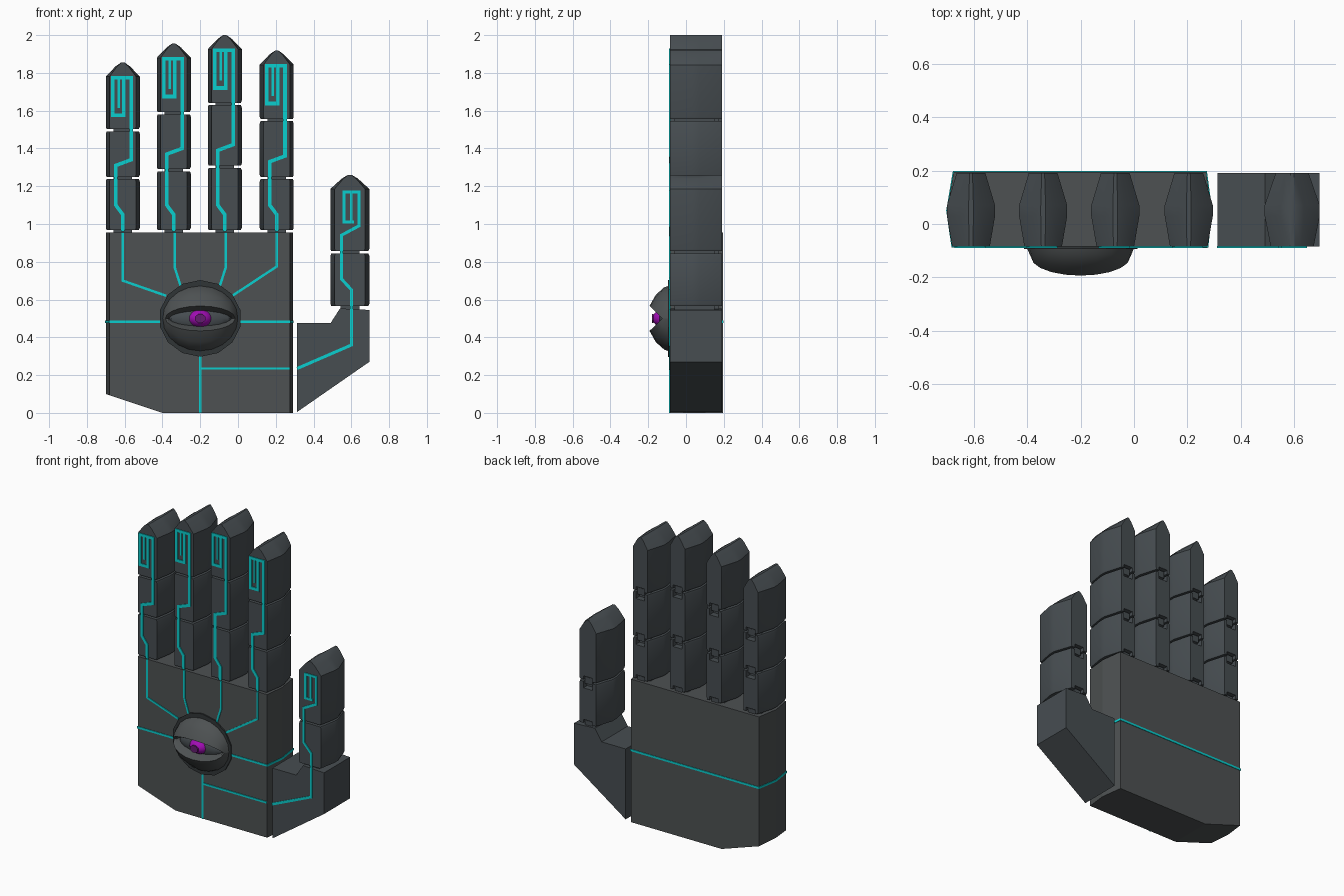
import bpy, bmesh
from math import cos, sin, pi, radians
from mathutils import Vector

cube = bpy.data.objects.get("Cube")
if cube:
    bpy.data.objects.remove(cube)


def material(name, rgb):
    m = bpy.data.materials.new(name)
    m.use_nodes = True
    m.diffuse_color = (*rgb, 1)
    m.node_tree.nodes["Principled BSDF"].inputs["Base Color"].default_value = (*rgb, 1)
    return m


PALM = material("palm_grey", (0.075, 0.083, 0.085))
FINGER = material("finger_slate", (0.063, 0.075, 0.083))
DARK = material("socket_dark", (0.03, 0.035, 0.037))
CYAN = material("circuit_cyan", (0.003, 0.62, 0.62))
PURPLE = material("iris_purple", (0.36, 0.004, 0.46))
PUPIL = material("pupil_plum", (0.13, 0.012, 0.16))

FRONT, BACK = -0.085, 0.19


def finish(bm, name, mat, smooth=False):
    bmesh.ops.recalc_face_normals(bm, faces=bm.faces)
    me = bpy.data.meshes.new(name)
    bm.to_mesh(me)
    bm.free()
    ob = bpy.data.objects.new(name, me)
    bpy.context.collection.objects.link(ob)
    me.materials.append(mat)
    if smooth:
        bpy.ops.object.select_all(action='DESELECT')
        ob.select_set(True)
        bpy.context.view_layer.objects.active = ob
        bpy.ops.object.shade_smooth_by_angle(angle=radians(32))
    return ob


def loft(bm, rings, cap=True, closed=True):
    """Bridge rings of points with quads."""
    rows = [[bm.verts.new(p) for p in r] for r in rings]
    n = len(rows[0])
    for a, b in zip(rows, rows[1:]):
        for i in range(n if closed else n - 1):
            j = (i + 1) % n
            bm.faces.new((a[i], a[j], b[j], b[i]))
    if cap:
        bm.faces.new(rows[0])
        bm.faces.new(rows[-1])


def box(name, mat, x, y, z):
    bm = bmesh.new()
    loft(bm, [[(x[0], y[0], h), (x[1], y[0], h), (x[1], y[1], h), (x[0], y[1], h)] for h in z])
    return finish(bm, name, mat)


def ribbon(name, pts, width, y=FRONT, thick=0.005):
    """Thin mitred plate following an x-z path on the front."""
    pts = [Vector(p) for p in pts]
    dirs = [(b - a).normalized() for a, b in zip(pts, pts[1:])]
    rings = []
    for i, p in enumerate(pts):
        d0, d1 = dirs[max(i - 1, 0)], dirs[min(i, len(dirs) - 1)]
        n0, n1 = Vector((-d0.y, d0.x)), Vector((-d1.y, d1.x))
        off = (n0 + n1) * (width / 2 / (1 + n0.dot(n1)))
        a, b = p + off, p - off
        rings.append([(a.x, y - thick, a.y), (b.x, y - thick, b.y),
                      (b.x, y + 0.002, b.y), (a.x, y + 0.002, a.y)])
    bm = bmesh.new()
    loft(bm, rings)
    return finish(bm, name, CYAN)


# palm: faceted slab with a slanted lower corner
palm_section = [(-0.68, FRONT), (0.275, FRONT), (0.29, 0.05), (0.27, 0.195), (-0.675, 0.195), (-0.7, 0.05)]
bm = bmesh.new()
loft(bm, [[(x, y, z) for x, y in palm_section] for z in (0, 0.955)])
bmesh.ops.bisect_plane(bm, geom=bm.verts[:] + bm.edges[:] + bm.faces[:], plane_co=(-0.4, 0, 0),
                       plane_no=(-0.1, 0, -0.3), clear_outer=True)
bmesh.ops.holes_fill(bm, edges=bm.edges[:])
finish(bm, "palm", PALM)

# glowing band around the palm
bm = bmesh.new()
loft(bm, [[(-0.205 + (x + 0.205) * 1.006, 0.055 + (y - 0.055) * 1.025, z) for x, y in palm_section]
          for z in (0.475, 0.489)])
finish(bm, "palm_band", CYAN)

# circuit lines on the palm
for i, path in enumerate([
        [(-0.61, 0.955), (-0.61, 0.7), (-0.38, 0.62)],
        [(-0.335, 0.955), (-0.335, 0.77), (-0.3, 0.66)],
        [(-0.065, 0.955), (-0.065, 0.77), (-0.1, 0.66)],
        [(0.205, 0.955), (0.205, 0.775), (-0.03, 0.62)],
        [(-0.2, 0.31), (-0.2, 0)],
        [(-0.2, 0.235), (0.275, 0.235)]]):
    ribbon(f"palm_line_{i + 1}", path, 0.013)


def segment(name, c, half, z0, z1, tip, notches):
    """Finger segment with chamfered ends, or a roof-shaped tip, notched at the back."""
    sec = [(-0.78, FRONT), (0.78, FRONT), (1, 0.03), (1, 0.07), (0.6, BACK), (-0.6, BACK), (-1, 0.07), (-1, 0.03)]
    levels = [(z0, 0.95), (z0 + 0.012, 1)]
    if tip:
        levels += [(z1 - 0.075, 1), (z1 - 0.065, 0.9), (z1 - 0.02, 0.42), (z1, 0.1)]
    else:
        levels += [(z1 - 0.012, 1), (z1, 0.95)]
    bm = bmesh.new()
    loft(bm, [[(c + x * s * half, y, z) for x, y in sec] for z, s in levels])
    ob = finish(bm, name, FINGER, smooth=True)
    for z in notches:
        cut = box("notch_cutter", DARK, (c - 0.033, c + 0.033), (0.15, 0.3), (z - 0.05, z + 0.03))
        cut.hide_render = True
        mod = ob.modifiers.new("notch", 'BOOLEAN')
        mod.operation, mod.solver, mod.object = 'DIFFERENCE', 'EXACT', cut
        bpy.context.view_layer.objects.active = ob
        bpy.ops.object.modifier_apply(modifier=mod.name)
        bpy.data.objects.remove(cut)


def finger(name, c, half, joints, top):
    """Stack of segments joined by narrow hinges."""
    ends = joints + [top]
    for i, z in enumerate(joints):
        last = i == len(joints) - 1
        gap = 0 if last else 0.006
        segment(f"{name}_segment_{i + 1}", c, half, z + 0.006, ends[i + 1] - gap, last,
                [z] if last else [z, ends[i + 1]])
        box(f"{name}_hinge_{i + 1}", FINGER, (c - 0.05, c + 0.05), (-0.06, 0.15), (z - 0.03, z + 0.03))
        box(f"{name}_hinge_tab_{i + 1}", FINGER, (c - 0.022, c + 0.03), (0.14, 0.175), (z - 0.025, z + 0.02))


# four fingers with their circuit lines
for name, c, joints, top, step in [
        ("little_finger", -0.61, [0.962, 1.243, 1.497], 1.855, 1.31),
        ("ring_finger", -0.34, [0.962, 1.285, 1.587], 1.955, 1.37),
        ("middle_finger", -0.07, [0.962, 1.303, 1.635], 2.0, 1.39),
        ("index_finger", 0.205, [0.962, 1.243, 1.55], 1.918, 1.33)]:
    finger(name, c, 0.09, joints, top)
    hi, lo = top - 0.08, top - 0.28
    ribbon(name + "_line", [(c, 0.96), (c, 1.05), (c - 0.037, 1.1), (c - 0.037, step), (c + 0.044, step + 0.03),
                            (c + 0.044, hi), (c - 0.053, hi), (c - 0.053, lo), (c + 0.005, lo),
                            (c + 0.005, hi)], 0.019)
    ribbon(name + "_bar", [(c - 0.021, hi), (c - 0.021, lo + 0.04)], 0.012)

# thumb base, segments and line
bm = bmesh.new()
profile = [(0.313, 0.005), (0.695, 0.27), (0.695, 0.545), (0.54, 0.553), (0.49, 0.475), (0.313, 0.475)]
loft(bm, [[(x, y, z) for x, z in profile] for y in (FRONT, BACK)])
finish(bm, "thumb_base", FINGER, smooth=True)
finger("thumb", 0.592, 0.103, [0.56, 0.85], 1.26)
ribbon("thumb_line", [(0.313, 0.235), (0.602, 0.36), (0.602, 0.65), (0.547, 0.71), (0.547, 0.94), (0.64, 0.99),
                      (0.64, 1.17), (0.56, 1.17), (0.56, 1.01), (0.615, 1.01)], 0.016)
ribbon("thumb_bar", [(0.6, 1.17), (0.6, 1.01)], 0.014)

# eye: socket disc, two folded lids, eyeball, iris and pupil
EX, EZ = -0.2, 0.5


def disc(name, mat, rx, rz, y0, y1, sides, z=EZ):
    bm = bmesh.new()
    angles = [2 * pi * (i + 0.5) / sides for i in range(sides)]
    loft(bm, [[(EX + rx * cos(t), y, z + rz * sin(t)) for t in angles] for y in (y0, y1)])
    return finish(bm, name, mat)


disc("eye_socket", DARK, 0.218, 0.203, FRONT, FRONT - 0.009, 14)
for name, side in (("upper_lid", 1), ("lower_lid", -1)):
    arc = [pi * i / 10 for i in range(11)]
    # each row: width, height, base depth, bulge
    rows = [(0.203, 0.175, 0.085, 0), (0.196, 0.165, 0.1, 0.015), (0.19, 0.125, 0.115, 0.045),
            (0.185, 0.066, 0.125, 0.068), (0.172, 0.056, 0.12, 0.055), (0.165, 0.02, 0.085, 0)]
    bm = bmesh.new()
    loft(bm, [[(EX + w * cos(t), -d - b * sin(t), EZ + side * h * sin(t)) for t in arc]
              for w, h, d, b in rows], cap=False, closed=False)
    finish(bm, name, PALM, smooth=True)


def ball(name, mat, y, scale):
    bm = bmesh.new()
    bmesh.ops.create_uvsphere(bm, u_segments=16, v_segments=10, radius=1)
    for v in bm.verts:
        v.co = (EX + v.co.x * scale[0], y + v.co.y * scale[1], EZ + v.co.z * scale[2])
    finish(bm, name, mat, smooth=True)


ball("eyeball", FINGER, -0.09, (0.165, 0.055, 0.075))
ball("iris", PURPLE, -0.1, (0.07, 0.078, 0.052))
disc("pupil", PUPIL, 0.03, 0.025, -0.172, -0.18, 8)
